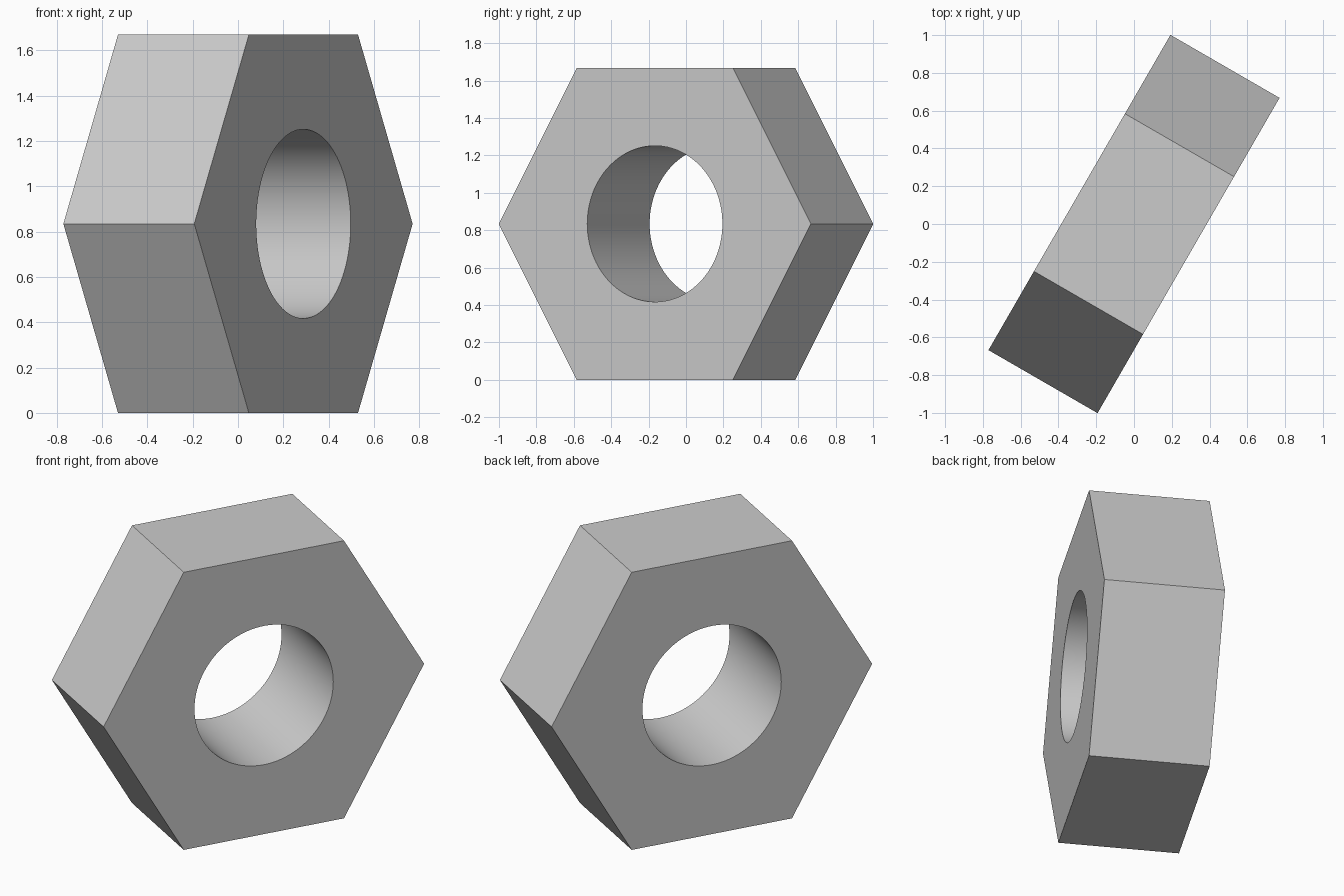
import bpy
import bmesh
from math import radians, cos, sin, tau, sqrt
from mathutils import Matrix, Vector

cube = bpy.data.objects.get("Cube")
if cube:
    bpy.data.objects.remove(cube, do_unlink=True)

RADIUS = 0.9635                    # corner radius of the hexagon
APOTHEM = RADIUS * sqrt(3) / 2
HOLE = APOTHEM / 2
THICKNESS = 0.667


def ring(bm, radius, sides):
    """Closed loop of edges in the local XZ plane."""
    verts = [bm.verts.new((radius * cos(tau * i / sides), -THICKNESS / 2,
                           radius * sin(tau * i / sides))) for i in range(sides)]
    return [bm.edges.new((verts[i - 1], verts[i])) for i in range(sides)]


# Plain grey metal
grey = bpy.data.materials.new("light_grey")
grey.use_nodes = True
colour = (0.6, 0.6, 0.6, 1.0)
grey.diffuse_color = colour
grey.node_tree.nodes["Principled BSDF"].inputs["Base Color"].default_value = colour

# Hexagonal face with a round hole, extruded to the thickness of the nut
bm = bmesh.new()
outline = ring(bm, RADIUS, 6) + ring(bm, HOLE, 96)
bmesh.ops.triangle_fill(bm, edges=outline, use_beauty=True, normal=Vector((0, -1, 0)))
result = bmesh.ops.extrude_face_region(bm, geom=bm.faces[:], use_keep_orig=True)
moved = [g for g in result["geom"] if isinstance(g, bmesh.types.BMVert)]
bmesh.ops.translate(bm, verts=moved, vec=(0, THICKNESS, 0))
bmesh.ops.recalc_face_normals(bm, faces=bm.faces[:])

# Turn the nut on its upright axis and rest it on a flat side
turn = Matrix.Translation((0, 0, APOTHEM)) @ Matrix.Rotation(radians(60), 4, "Z")
bmesh.ops.transform(bm, matrix=turn, verts=bm.verts[:])

mesh = bpy.data.meshes.new("hex_nut")
bm.to_mesh(mesh)
bm.free()
mesh.materials.append(grey)
nut = bpy.data.objects.new("hex_nut", mesh)
bpy.context.collection.objects.link(nut)

# Smooth bore, crisp outer edges
bpy.ops.object.select_all(action="DESELECT")
nut.select_set(True)
bpy.context.view_layer.objects.active = nut
bpy.ops.object.shade_smooth_by_angle(angle=radians(30))
